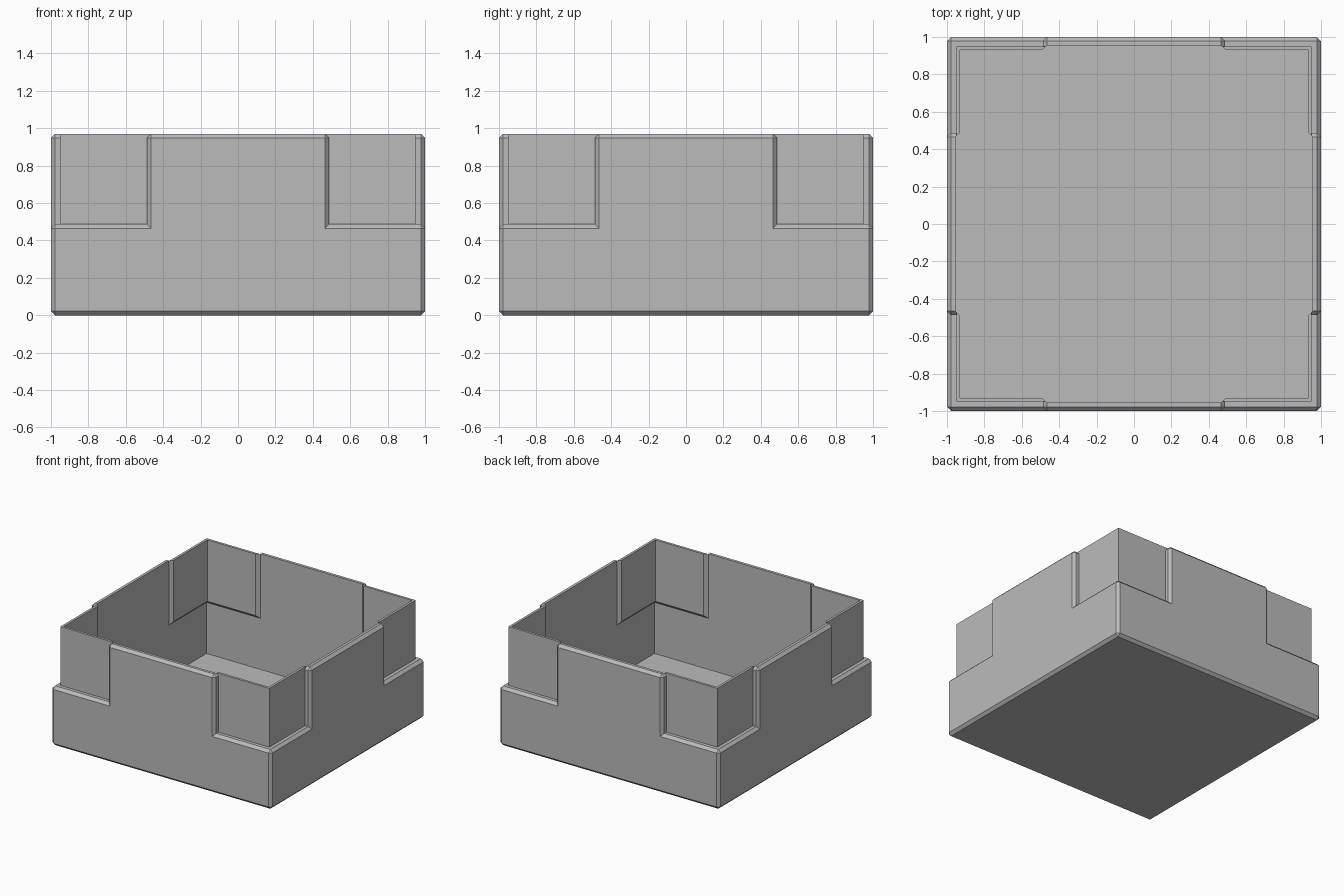
import bpy
import bmesh
from mathutils import Vector

cube = bpy.data.objects.get("Cube")
if cube:
    bpy.data.objects.remove(cube, do_unlink=True)

# Overall sizes
HALF, TOP, LEDGE = 1.0, 0.97, 0.487
NOTCH, CHAMFER = 0.487, 0.022
PANEL_OUT, PANEL_IN, WALL_IN = 0.95, 0.93, 0.955
FLOOR, ABOVE = 0.02, 1.2

grey = bpy.data.materials.new("plain grey")
grey.use_nodes = True
colour = (0.5, 0.5, 0.5, 1)
grey.diffuse_color = colour
grey.node_tree.nodes["Principled BSDF"].inputs["Base Color"].default_value = colour


def block(name, hx, hy, z0, z1, chamfer=0, pick=lambda a, b: True):
    """Box centred on the z axis, with the picked edges chamfered."""
    bm = bmesh.new()
    bmesh.ops.create_cube(bm, size=2)
    for v in bm.verts:
        v.co = Vector((v.co.x * hx, v.co.y * hy, z1 if v.co.z > 0 else z0))
    if chamfer:
        edges = [e for e in bm.edges if pick(e.verts[0].co, e.verts[1].co)]
        bmesh.ops.bevel(bm, geom=edges, offset=chamfer, segments=1,
                        affect='EDGES', profile=0.5)
    mesh = bpy.data.meshes.new(name)
    bm.to_mesh(mesh)
    bm.free()
    mesh.materials.append(grey)
    obj = bpy.data.objects.new(name, mesh)
    bpy.context.collection.objects.link(obj)
    return obj


def combine(target, helpers, operation):
    """Apply a boolean with each helper, then remove the helper."""
    bpy.context.view_layer.objects.active = target
    for helper in helpers:
        helper.hide_render = True
        mod = target.modifiers.new("join", 'BOOLEAN')
        mod.operation = operation
        mod.solver = 'EXACT'
        mod.object = helper
        bpy.ops.object.modifier_apply(modifier=mod.name)
        bpy.data.objects.remove(helper, do_unlink=True)


def top_edge(a, b):
    return min(a.z, b.z) > FLOOR + 0.1


def upright_edge(a, b):
    return abs(a.z - b.z) > 0.1


# Outside: chamfered base, raised middle walls and recessed corner panels
box = block("open_box", HALF, HALF, 0, LEDGE, CHAMFER)
combine(box, [
    block("walls_front_back", NOTCH, HALF, 0.1, TOP, CHAMFER),
    block("walls_sides", HALF, NOTCH, 0.1, TOP, CHAMFER),
    block("corner_panels", PANEL_OUT, PANEL_OUT, 0.15, TOP),
], 'UNION')

# Inside: the hollow follows the steps of the outside
step = WALL_IN - PANEL_IN
inner_notch = NOTCH + 0.003
combine(box, [
    block("hollow_core", PANEL_IN, PANEL_IN, FLOOR, ABOVE),
    block("hollow_base", WALL_IN, WALL_IN, FLOOR, LEDGE - CHAMFER, step, top_edge),
    block("hollow_front_back", inner_notch, WALL_IN, 0.1, ABOVE, step, upright_edge),
    block("hollow_sides", WALL_IN, inner_notch, 0.1, ABOVE, step, upright_edge),
], 'DIFFERENCE')

for poly in box.data.polygons:
    poly.use_smooth = False
    poly.material_index = 0
